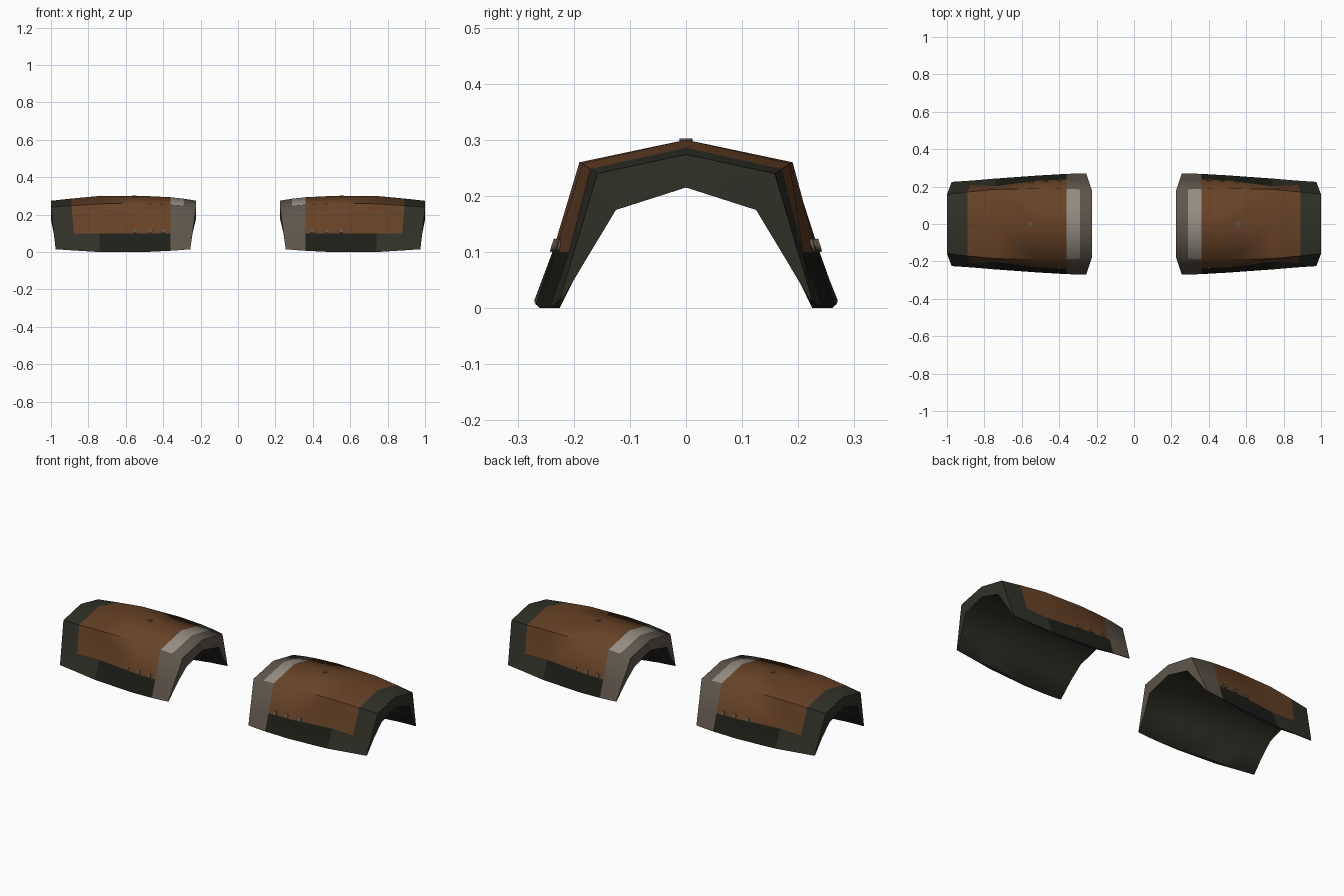
import bpy, bmesh, math
from mathutils import Vector

if "Cube" in bpy.data.objects:
    bpy.data.objects.remove(bpy.data.objects["Cube"])


def material(name, rgb):
    m = bpy.data.materials.new(name)
    m.diffuse_color = (*rgb, 1)
    m.use_nodes = True
    m.node_tree.nodes["Principled BSDF"].inputs["Base Color"].default_value = m.diffuse_color
    return m


MATS = [material("rust orange", (0.135, 0.055, 0.020)),
        material("dark green", (0.030, 0.031, 0.021)),
        material("worn taupe", (0.112, 0.092, 0.070)),
        material("bare metal", (0.300, 0.265, 0.225)),
        material("soot green", (0.013, 0.014, 0.009))]
RUST, GREEN, TAUPE, METAL, SOOT = range(5)

# Stations along the pad: x at top, x at bottom, ridge z, shoulder y, shoulder z, hem y, hem z
STATIONS = [
    (0.225, 0.255, 0.275, 0.180, 0.240, 0.270, 0.015),
    (0.290, 0.300, 0.285, 0.185, 0.248, 0.270, 0.011),
    (0.360, 0.360, 0.293, 0.188, 0.254, 0.268, 0.007),
    (0.500, 0.500, 0.300, 0.190, 0.260, 0.260, 0.000),
    (0.740, 0.740, 0.300, 0.185, 0.258, 0.243, 0.000),
    (0.890, 0.870, 0.286, 0.171, 0.248, 0.232, 0.008),
    (1.000, 0.975, 0.274, 0.158, 0.240, 0.225, 0.015),
]
HALF = 3  # rows from ridge to hem on each side


def outer_ring(i):
    xt, xb, rz, sy, sz, hy, hz = STATIONS[i]
    mz = 0.10
    t = (sz - mz) / (sz - hz)
    my = sy + (hy - sy) * t
    if i == 4:
        my -= 0.018          # dent in the side panel
    half = [(xt, 0, rz), (xt, sy, sz), (xt + (xb - xt) * t, my, mz), (xb, hy, hz)]
    return [(x, -y, z) for x, y, z in half[:0:-1]] + half


def inner_ring(i):
    # thick at the ridge, thinning to the hem
    xt, xb, rz, sy, sz, hy, hz = STATIONS[i]
    lift = (rz - 0.274) * 0.6
    iy = 0.125 + (hy - 0.225) * 0.5
    thin = 0.018 if 2 < i < 5 else 0.004
    half = [(xt, 0, 0.215 + lift), (xt, iy, 0.175 + lift),
            (xt + (xb - xt) * 0.6, iy + (hy - thin - iy) * 0.47, 0.10), (xb, hy - thin, hz)]
    return [(x, -y, z) for x, y, z in half[:0:-1]] + half


def outer_colour(i, row):
    side = max(abs(row - 2.5) - 0.5, 0)      # 0 roof, 1 upper side, 2 hem
    if i < 2:
        return METAL if i == 1 and side == 0 else TAUPE
    if i == 5:
        return GREEN
    if side == 2:
        return GREEN if i == 4 else SOOT
    return RUST


def build_pad(name, sign):
    bm = bmesh.new()
    flip = lambda ring: [bm.verts.new((sign * x, y, z)) for x, y, z in ring]
    n = len(STATIONS)
    out = [flip(outer_ring(i)) for i in range(n)]
    inn = [flip(inner_ring(i)) for i in range(n)]

    def face(vs, mat):
        bm.faces.new(vs).material_index = mat

    for i in range(n - 1):
        for r in range(2 * HALF):
            face((out[i][r], out[i + 1][r], out[i + 1][r + 1], out[i][r + 1]), outer_colour(i, r))
            face((inn[i][r], inn[i][r + 1], inn[i + 1][r + 1], inn[i + 1][r]), GREEN)
        for r in (0, 2 * HALF):              # hem edges
            face((out[i][r], inn[i][r], inn[i + 1][r], out[i + 1][r]), GREEN)
    for i, mat in ((0, TAUPE), (n - 1, GREEN)):   # end rims
        for r in range(2 * HALF):
            face((out[i][r], out[i][r + 1], inn[i][r + 1], inn[i][r]), mat)
    bmesh.ops.recalc_face_normals(bm, faces=bm.faces)
    add_object(name, bm, MATS)


def add_object(name, bm, mats):
    me = bpy.data.meshes.new(name)
    bm.to_mesh(me)
    bm.free()
    for m in mats:
        me.materials.append(m)
    ob = bpy.data.objects.new(name, me)
    bpy.context.collection.objects.link(ob)
    bpy.context.view_layer.objects.active = ob
    bpy.ops.object.select_all(action='DESELECT')
    ob.select_set(True)
    bpy.ops.object.shade_smooth_by_angle(angle=math.radians(62))


def build_rivets(name, sign):
    # thin worn studs along the side panels and one on the ridge
    bm = bmesh.new()
    spots = [(0.555, 0, 0.299, Vector((0, 0, 1)))]
    for s in (-1, 1):
        for x in (0.40, 0.47, 0.55):
            hy = 0.27 - (x - 0.36) * 0.07
            spots.append((x, s * (hy - 0.031), 0.112, Vector((0, s * 0.95, 0.3))))
    for x, y, z, d in spots:
        rot = d.to_track_quat('Z', 'Y').to_matrix().to_4x4()
        rot.translation = (sign * x, y, z)
        bmesh.ops.create_cone(bm, cap_ends=True, segments=8, radius1=0.012,
                              radius2=0.012, depth=0.006, matrix=rot)
    add_object(name, bm, [MATS[TAUPE]])


for side, sign in (("left", -1), ("right", 1)):
    build_pad(side + "_shoulder_pad", sign)
    build_rivets(side + "_rivets", sign)
